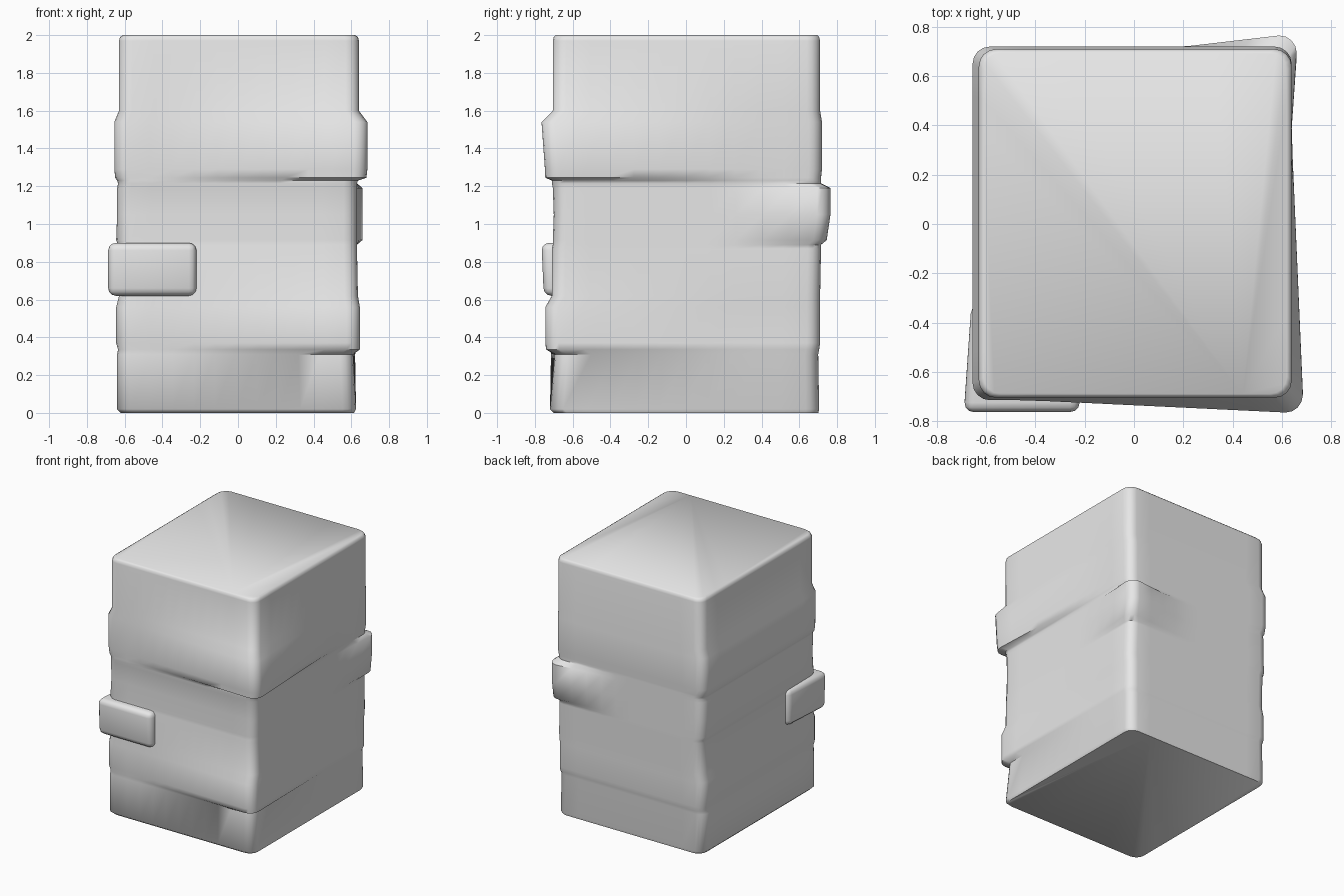
import bpy, bmesh, math

cube = bpy.data.objects.get("Cube")
if cube:
    bpy.data.objects.remove(cube)

stone = bpy.data.materials.new("grey stone")
stone.use_nodes = True
stone.diffuse_color = (0.8, 0.8, 0.8, 1)
stone.node_tree.nodes["Principled BSDF"].inputs["Base Color"].default_value = (0.8, 0.8, 0.8, 1)


def finish(name, bm, angle=55):
    bmesh.ops.recalc_face_normals(bm, faces=bm.faces)
    mesh = bpy.data.meshes.new(name)
    bm.to_mesh(mesh)
    bm.free()
    mesh.materials.append(stone)
    mesh.shade_smooth()
    mesh.set_sharp_from_angle(angle=math.radians(angle))
    obj = bpy.data.objects.new(name, mesh)
    bpy.context.collection.objects.link(obj)
    return obj


def rounded_ring(left, right, front, back, bulges, radius=0.07, arc=4, steps=10):
    """Rounded rectangle whose corners are pulled out by fading bulges."""
    corners = [(left, front), (right, front), (right, back), (left, back)]
    arcs = []
    for i, (x, y) in enumerate(corners):
        cx = x + (radius if x < 0 else -radius)
        cy = y + (radius if y < 0 else -radius)
        arcs.append([(cx + radius * math.cos(a), cy + radius * math.sin(a))
                     for a in (math.pi * (1 + i / 2 + k / arc / 2) for k in range(arc + 1))])
    points = []
    for i, pts in enumerate(arcs):
        points += pts
        (ax, ay), (bx, by) = pts[-1], arcs[(i + 1) % 4][0]
        points += [(ax + (bx - ax) * k / steps, ay + (by - ay) * k / steps) for k in range(1, steps)]
    result = []
    for x, y in points:
        px, py = x, y
        for corner, dx, dy, reach in bulges:
            cx, cy = corners[corner]
            far = max(0, abs(x - cx) + abs(y - cy) - radius)
            weight = max(0, 1 - far / reach)
            px += dx * weight
            py += dy * weight
        result.append((px, py))
    return result


FRONT_L, FRONT_R, BACK_R, BACK_L = range(4)
shoulder = (FRONT_R, 0.045, -0.05, 1.0)
shoulder_low = (FRONT_R, 0.045, -0.035, 1.0)
rear_knob = (BACK_R, 0.03, 0.05, 0.4)
rear_knob_low = (BACK_R, 0.03, 0.03, 0.4)
foot = (FRONT_R, 0.015, -0.025, 0.9)
hollow = (FRONT_R, -0.01, 0.02, 0.9)
ledge = (BACK_L, -0.02, 0.01, 0.5)

# Column courses: height, left, right, front, back, corner bulges
courses = [
    (0.0, -0.62, 0.615, -0.70, 0.70, []),
    (0.02, -0.64, 0.625, -0.72, 0.705, []),
    (0.31, -0.64, 0.62, -0.715, 0.70, [hollow]),
    (0.335, -0.635, 0.63, -0.715, 0.705, [foot]),
    (0.37, -0.645, 0.63, -0.72, 0.71, [foot]),
    (0.56, -0.645, 0.63, -0.72, 0.71, [foot]),
    (0.62, -0.63, 0.635, -0.71, 0.71, []),
    (0.87, -0.63, 0.63, -0.71, 0.715, []),
    (0.89, -0.635, 0.63, -0.705, 0.715, []),
    (0.915, -0.645, 0.63, -0.705, 0.715, [rear_knob_low]),
    (1.05, -0.64, 0.63, -0.70, 0.715, [rear_knob]),
    (1.19, -0.64, 0.63, -0.705, 0.715, [rear_knob]),
    (1.215, -0.635, 0.63, -0.71, 0.715, []),
    (1.23, -0.64, 0.635, -0.71, 0.715, []),
    (1.245, -0.65, 0.635, -0.71, 0.715, [shoulder_low]),
    (1.29, -0.655, 0.64, -0.712, 0.72, [shoulder_low]),
    (1.54, -0.655, 0.64, -0.715, 0.72, [shoulder]),
    (1.60, -0.63, 0.64, -0.705, 0.71, []),
    (1.97, -0.63, 0.64, -0.705, 0.71, []),
    (1.99, -0.625, 0.635, -0.70, 0.705, []),
    (2.0, -0.61, 0.62, -0.69, 0.695, []),
]
bm = bmesh.new()
rings = [[bm.verts.new((x, y, c[0])) for x, y in rounded_ring(*c[1:])] for c in courses]
for low, high in zip(rings, rings[1:]):
    n = len(low)
    for i in range(n):
        j = (i + 1) % n
        bm.faces.new((low[i], low[j], high[j], high[i]))
bm.faces.new(rings[0][::-1])
bm.faces.new(rings[-1])
finish("stone_column", bm)

# Protruding stone at the front corner
bm = bmesh.new()
bmesh.ops.create_cube(bm, size=1)
for v in bm.verts:
    x, y, z = v.co
    v.co = (-0.455 + x * 0.47, -0.545 + y * 0.44, 0.76 + z * 0.28)
    if x < 0 and y > 0:
        v.co.x += 0.03
    if y < 0 and z < 0:
        v.co.y += 0.012
bmesh.ops.bevel(bm, geom=list(bm.edges), offset=0.04, segments=3, profile=0.5, affect='EDGES')
finish("corner_stone", bm)
